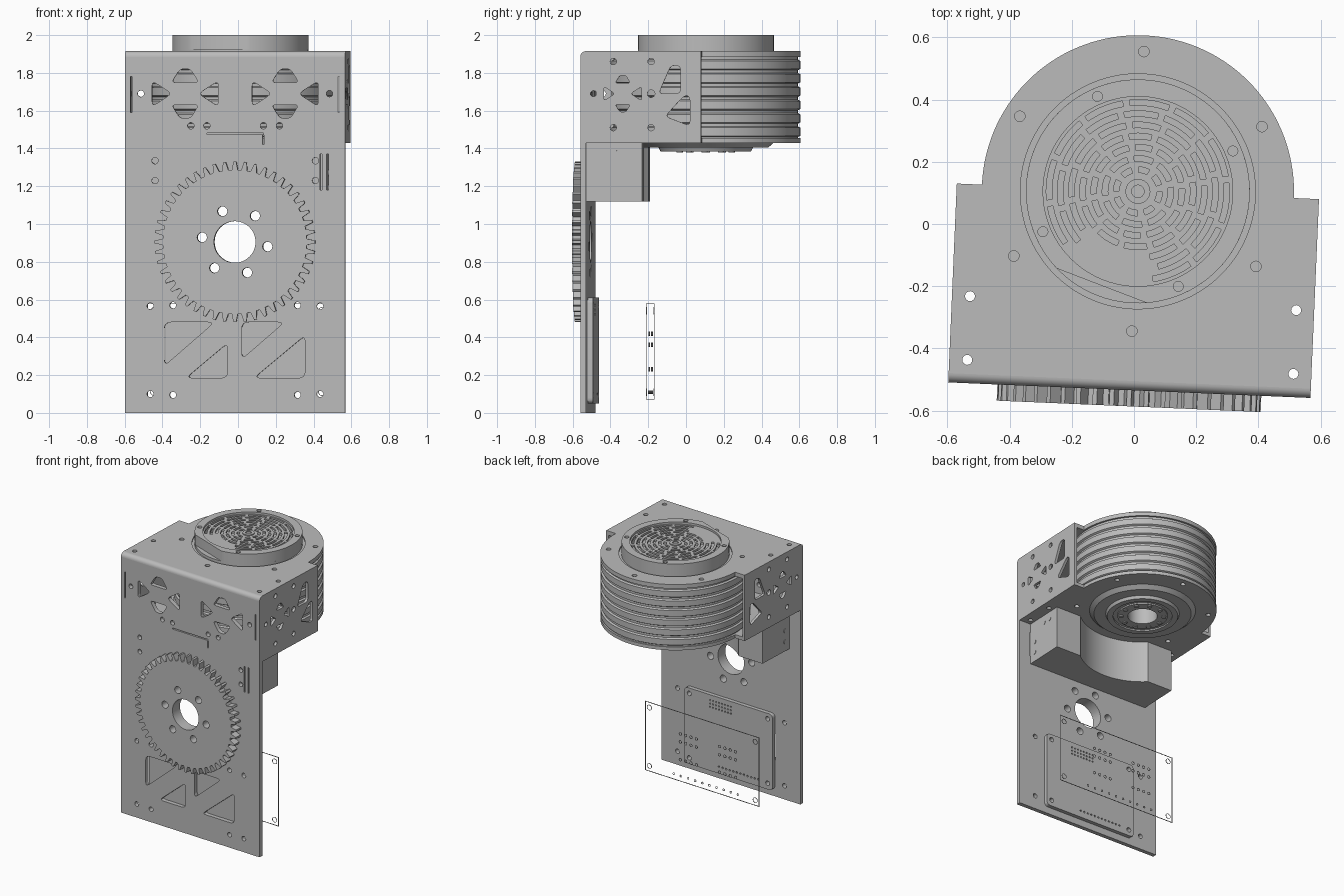
import bpy, bmesh
from math import sin, cos, pi, radians, atan2, hypot
from mathutils import Matrix, Vector

default_cube = bpy.data.objects.get("Cube")
if default_cube:
    bpy.data.objects.remove(default_cube)

metal = bpy.data.materials.new("plain grey")
metal.use_nodes = True
grey = (0.5, 0.5, 0.5, 1)
metal.diffuse_color = grey
metal.node_tree.nodes["Principled BSDF"].inputs["Base Color"].default_value = grey

# The whole assembly is turned slightly about the motor axis
BASE = Matrix.Translation((0.0125, 0.105, 0)) @ Matrix.Rotation(radians(-2.46), 4, "Z")
FRONT = Matrix.Rotation(pi / 2, 4, "X")
SIDE = Matrix(((0, 0, 1), (1, 0, 0), (0, 1, 0))).to_4x4()
FLAT = Matrix.Identity(4)
parts = []


def finish(name, mesh, frame=FLAT):
    """Weld, orient and place a mesh."""
    bm = bmesh.new()
    bm.from_mesh(mesh)
    bmesh.ops.remove_doubles(bm, verts=bm.verts, dist=0.0001)
    bmesh.ops.recalc_face_normals(bm, faces=bm.faces)
    bm.to_mesh(mesh)
    bm.free()
    mesh.materials.clear()
    mesh.materials.append(metal)
    obj = bpy.data.objects.new(name, mesh)
    bpy.context.collection.objects.link(obj)
    obj.matrix_world = BASE @ frame
    parts.append(obj)


def plate(name, loops, low, high, frame=FLAT):
    """Flat part between two levels of its frame; inner loops are openings."""
    curve = bpy.data.curves.new(name, "CURVE")
    curve.dimensions, curve.fill_mode = "2D", "BOTH"
    curve.extrude = (high - low) / 2
    for loop in loops:
        spline = curve.splines.new("POLY")
        spline.points.add(len(loop) - 1)
        for point, (x, y) in zip(spline.points, loop):
            point.co = (x, y, 0, 1)
        spline.use_cyclic_u = True
    temp = bpy.data.objects.new("outline", curve)
    bpy.context.collection.objects.link(temp)
    bpy.context.view_layer.update()
    graph = bpy.context.evaluated_depsgraph_get()
    mesh = bpy.data.meshes.new_from_object(temp.evaluated_get(graph), depsgraph=graph)
    bpy.data.objects.remove(temp)
    finish(name, mesh, frame @ Matrix.Translation((0, 0, (low + high) / 2)))


def lathe(name, profile, steps=96):
    bm = bmesh.new()
    verts = [bm.verts.new((r, 0, z)) for r, z in profile]
    edges = [bm.edges.new(pair) for pair in zip(verts, verts[1:])]
    bmesh.ops.spin(bm, geom=verts + edges, cent=(0, 0, 0), axis=(0, 0, 1),
                   angle=2 * pi, steps=steps)
    mesh = bpy.data.meshes.new(name)
    bm.to_mesh(mesh)
    bm.free()
    finish(name, mesh)


def arc(r, start, end, n, x=0, y=0):
    angles = [radians(start + (end - start) * i / n) for i in range(n + 1)]
    return [(x + r * cos(a), y + r * sin(a)) for a in angles]


def circle(x, y, r, n=16):
    return arc(r, 0, 360, n, x, y)[:-1]


def ring_of(count, r, start, size):
    return [circle(x, y, size) for x, y in arc(r, start, start + 360, count)[:-1]]


def box(x0, y0, x1, y1):
    return [(x0, y0), (x1, y0), (x1, y1), (x0, y1)]


def rounded(points, r):
    """Polygon with softened corners."""
    out, pts = [], [Vector(p) for p in points]
    for i, p in enumerate(pts):
        a = p + (pts[i - 1] - p).normalized() * r
        b = p + (pts[(i + 1) % len(pts)] - p).normalized() * r
        for t in (0, 0.25, 0.5, 0.75, 1):
            out.append(tuple(a * (1 - t) ** 2 + p * 2 * t * (1 - t) + b * t * t))
    return out


def vents(cx, cz, dx, dz, s):
    """Four openings in a cross: two trapezoids and two inward triangles."""
    loops = []
    for k in (-1, 1):
        flat = [(-0.08, -0.04), (0.08, -0.04), (0.03, 0.04), (-0.03, 0.04)]
        wedge = [(-0.065, 0), (0.05, -0.075), (0.05, 0.075)]
        loops.append(rounded([(cx + x * s, cz + k * (dz + y * s)) for x, y in flat], 0.025 * s))
        loops.append(rounded([(cx + k * (dx + x * s), cz + y * s) for x, y in wedge], 0.03 * s))
    return loops


W, FACE, WALL = 0.583, -0.64, 0.03
TOP, LOW = 1.915, 1.43
BEND = FACE + WALL

# Front plate: gear bore, vents, bolt holes, slits and weight-saving triangles
gear_z = 0.905
bolts = [[(x, z + gear_z) for x, z in loop] for loop in ring_of(6, 0.175, 52, 0.026)]
holes = [circle(0, gear_z, 0.11, 48)] + bolts
for k in (-1, 1):
    holes += vents(k * 0.265, 1.69, 0.13, 0.095, 0.9)
    for x, z in ((0.5, 1.69), (0.235, 1.52), (0.15, 1.52), (0.425, 1.335), (0.425, 1.23),
                 (0.45, 0.565), (0.45, 0.1), (0.33, 0.57), (0.33, 0.095)):
        holes.append(circle(k * x, z, 0.017))
    holes.append(box(k * 0.55 - 0.004, 1.59, k * 0.55 + 0.004, 1.78))
holes += [box(x - 0.005, 1.18, x + 0.005, 1.37) for x in (0.455, 0.49)]
holes += [box(-0.15, 1.474, 0.15, 1.482), box(0.146, 1.42, 0.152, 1.47)]
for tri in ([(-0.375, 0.48), (-0.11, 0.48), (-0.375, 0.25)],
            [(-0.04, 0.37), (-0.04, 0.185), (-0.26, 0.185)],
            [(0.035, 0.48), (0.26, 0.48), (0.035, 0.285)],
            [(0.37, 0.41), (0.37, 0.185), (0.1, 0.185)]):
    holes.append(rounded(tri, 0.035))
plate("front_plate", [box(-W, 0, W, TOP - WALL)] + holes, -BEND, -FACE, FRONT)

# Rounded bend joining the front and top plates
plate("plate_bend", [[(BEND, TOP - WALL)] + arc(WALL, 90, 180, 8, BEND, TOP - WALL)], -W, W, SIDE)

# Top and bottom plates share the same arched outline
arch = [(-W, BEND), (W, BEND), (W, 0)] + arc(0.502, 0, 180, 64) + [(-W, 0)]
corner_holes = [circle(k * 0.525, y, 0.016) for k in (-1, 1) for y in (-0.36, -0.565)]
rim_holes = ring_of(6, 0.45, 90, 0.017)
plate("top_plate", [arch, circle(0, 0, 0.378, 96)] + corner_holes + rim_holes, TOP - WALL, TOP)
plate("bottom_plate", [arch, circle(0, 0, 0.36, 96)] + corner_holes + rim_holes, LOW, LOW + 0.025)

# Side plates
side_holes = vents(-0.415, 1.69, 0.075, 0.077, 0.5)
side_holes += [circle(v, z, 0.017) for v in (-0.465, -0.265) for z in (1.51, 1.86)]
side_holes += [circle(-0.57, 1.69, 0.016), circle(-0.265, 1.69, 0.02)]
side_holes.append(rounded([(-0.225, 1.69), (-0.11, 1.69), (-0.11, 1.84), (-0.16, 1.84)], 0.025))
side_holes.append(rounded([(-0.19, 1.57), (-0.06, 1.52), (-0.06, 1.68), (-0.09, 1.68)], 0.025))
for label, edge in (("left", W - 0.02), ("right", -W)):
    plate(label + "_side_plate", [box(BEND, LOW, 0, TOP - WALL)] + side_holes,
          edge, edge + 0.02, SIDE)

# Motor body: ribbed drum with stepped underside
drum = [(0, 1.5), (0.1, 1.5), (0.1, 1.385), (0.17, 1.385), (0.17, 1.395), (0.2, 1.395),
        (0.2, 1.385), (0.24, 1.385), (0.25, 1.405), (0.33, 1.405), (0.36, LOW), (0.36, 1.45),
        (0.49, 1.45)]
ribs = 6
pitch = (TOP - WALL - 0.46 - 1) / ribs
for i in range(ribs):
    z = 1.46 + i * pitch
    drum += [(0.488, z), (0.5, z + 0.1 * pitch), (0.5, z + 0.7 * pitch), (0.488, z + 0.8 * pitch)]
drum += [(0.488, TOP - WALL), (0.378, TOP - WALL), (0.378, 1.905), (0, 1.905)]
lathe("motor_body", drum)
for x, y in arc(0.145, 0, 324, 9):
    plate("motor_bolt", [circle(x, y, 0.016)], 1.378, 1.386)

# Motor cap: rim with screw holes and a flat where the cables leave
rim = arc(0.36, -83, 226, 80)
screws = ring_of(4, 0.332, 25.5, 0.016)
plate("cap_rim", [rim, circle(0, 0, 0.305, 96)] + screws, 1.925, 2)
plate("cap_base", [circle(0, 0, 0.36, 96), circle(0, 0, 0.305, 96)], 1.905, 1.925)

# Vent grille of curved slots, solid near the cable exit
slots = []
for row in range(7):
    r = 0.07 + 0.036 * row
    count = 8 if row < 2 else 12
    gap = 0.011 / r * 57
    for i in range(count):
        start = 360 / count * i + (15 if row % 2 else 10)
        end = start + 360 / count
        if r > 0.2 and 210 < (start + end) / 2 < 285:
            continue
        slots.append(arc(r - 0.009, start + gap, end - gap, 5)
                     + arc(r + 0.009, end - gap, start + gap, 5))
plate("cap_grille", [circle(0, 0, 0.306, 96)] + slots, 1.97, 1.985)
plate("grille_hub", [circle(0, 0, 0.04, 32), circle(0, 0, 0.02, 32)], 1.985, 1.992)

# Mounting block with a curved recess under the motor
inner = -0.316
swing = atan2(inner, 0.29) * 180 / pi
saddle = arc(hypot(inner, 0.29), swing, -180 - swing, 32)
plate("mounting_block", [[(-0.49, BEND), (0.49, BEND), (0.49, inner)] + saddle + [(-0.49, inner)]],
      1.12, LOW)
for edge in (0.488, -0.493):
    dots = [circle(v, z, 0.016) for v, z in ((-0.46, 1.375), (-0.4, 1.375), (-0.565, 1.27), (-0.565, 1.19))]
    plate("block_screws", dots, edge, edge + 0.005, SIDE)

# Gear
teeth, gear = 48, []
for i in range(teeth):
    for share, r in ((-0.32, 0.382), (-0.13, 0.425), (0.13, 0.425), (0.32, 0.382)):
        a = 2 * pi * (i + share) / teeth
        gear.append((r * cos(a), gear_z + r * sin(a)))
plate("gear", [gear, circle(0, gear_z, 0.11, 48)] + bolts, -FACE, 0.692, FRONT)

# Circuit board behind the front plate
board = rounded(box(-0.37, 0.05, 0.37, 0.61), 0.03)
pins = [circle(k * 0.33, z, 0.017) for k in (-1, 1) for z in (0.095, 0.57)]
pins += [circle(-0.02 + 0.025 * i, 0.52 + 0.025 * j, 0.006, 8) for i in range(8) for j in range(3)]
pins += [circle(-0.25 + 0.03 * i, 0.1, 0.007, 8) for i in range(12)]
plate("circuit_board", [board] + pins, 0.582, -BEND, FRONT)

# Hairline outline floating behind the board, with corner and pin rings
hairline = [box(-0.48, 0.07, 0.48, 0.58), box(-0.476, 0.074, 0.476, 0.576)]
marks = [(k * 0.445, z, 0.02) for k in (-1, 1) for z in (0.11, 0.54)]
marks += [(-0.3 + 0.06 * i, 0.11, 0.009) for i in range(10)]
marks += [(x + 0.045 * i, z, 0.012) for x in (-0.28, 0.05) for i in range(4) for z in (0.23, 0.36, 0.42)]
for x, z, r in marks:
    hairline += [circle(x, z, r), circle(x, z, r - 0.003)]
plate("board_outline", hairline, 0.293, 0.296, FRONT)

# Smooth curved surfaces, keep edges crisp
bpy.ops.object.select_all(action="DESELECT")
for obj in parts:
    obj.select_set(True)
bpy.context.view_layer.objects.active = parts[0]
bpy.ops.object.shade_smooth_by_angle(angle=radians(30))
